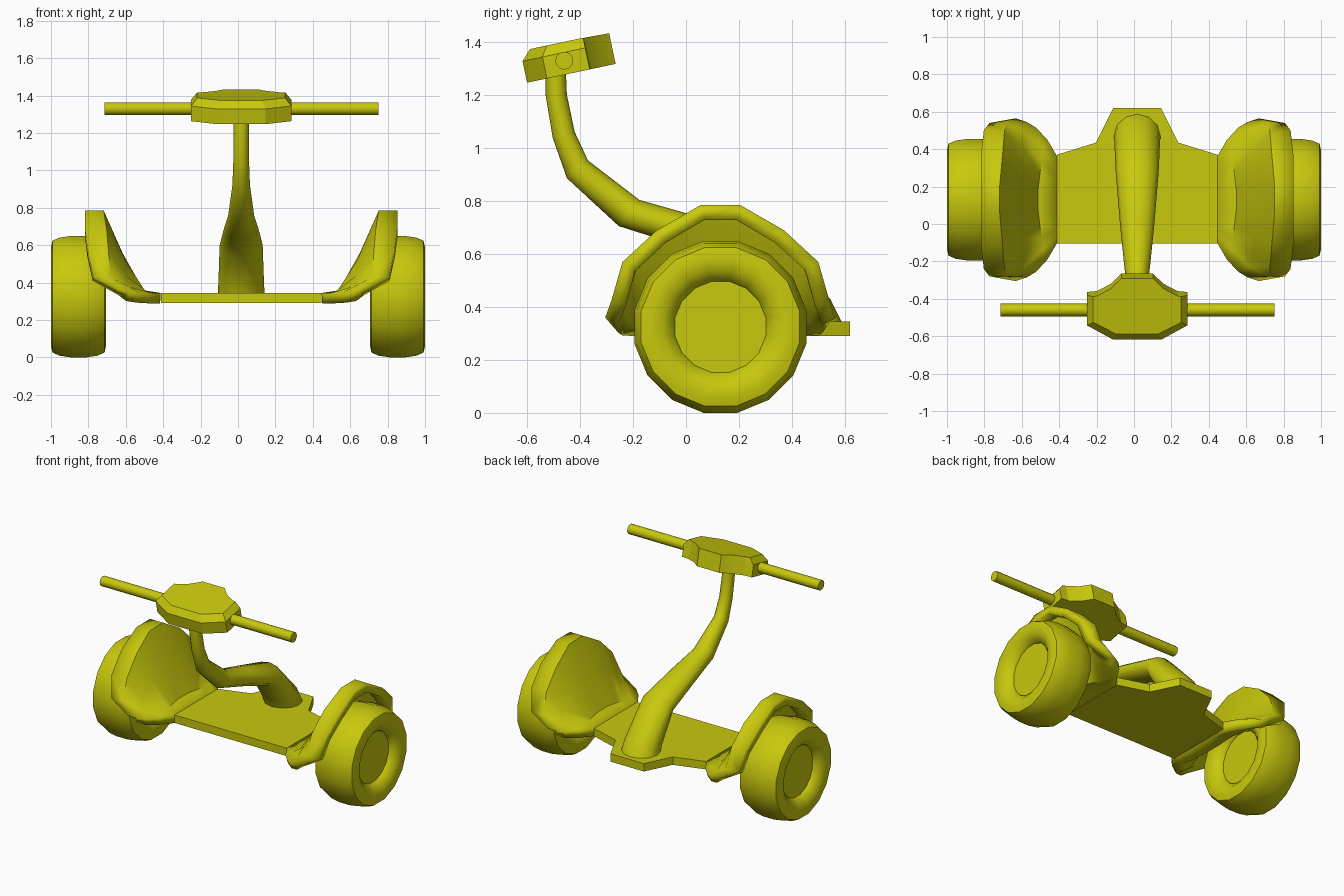
import bpy, bmesh, math
from mathutils import Matrix, Vector

if "Cube" in bpy.data.objects:
    bpy.data.objects.remove(bpy.data.objects["Cube"])

paint = bpy.data.materials.new("olive_yellow")
paint.diffuse_color = (0.58, 0.58, 0.004, 1)
paint.use_nodes = True
paint.node_tree.nodes["Principled BSDF"].inputs["Base Color"].default_value = paint.diffuse_color
CX = 0.017   # body sits slightly right of the wheel centre line
AY = 0.13    # axle y


def make(name, verts, faces, angle=35):
    me = bpy.data.meshes.new(name)
    me.from_pydata([tuple(v) for v in verts], [], faces)
    bm = bmesh.new()
    bm.from_mesh(me)
    bmesh.ops.remove_doubles(bm, verts=bm.verts, dist=1e-5)
    bmesh.ops.recalc_face_normals(bm, faces=bm.faces)
    bm.to_mesh(me)
    bm.free()
    me.shade_smooth()
    me.set_sharp_from_angle(angle=math.radians(angle))
    me.materials.append(paint)
    ob = bpy.data.objects.new(name, me)
    bpy.context.collection.objects.link(ob)
    return ob


def loft(name, rings, angle=35):
    """Skin closed rings of equal length and cap both ends."""
    n = len(rings[0])
    verts = [p for r in rings for p in r]
    faces = [(k * n + i, k * n + (i + 1) % n, (k + 1) * n + (i + 1) % n, (k + 1) * n + i)
             for k in range(len(rings) - 1) for i in range(n)]
    faces += [tuple(range(n)), tuple(range(len(verts) - n, len(verts)))]
    return make(name, verts, faces, angle)


def wheel_ring(x, r, cx):
    return [(cx + x, AY + r * math.cos((i + .5) * math.tau / 16),
             0.325 + r * math.sin((i + .5) * math.tau / 16)) for i in range(16)]


# Wheels: round tyre with a dished hub on both faces
half = [(.09, .175), (.105, .18), (.14, .22), (.147, .27), (.139, .305), (.10, .322), (.04, .331)]
profile = half + [(-x, r) for x, r in reversed(half)]
for side, s in (("left", -1), ("right", 1)):
    loft(side + "_wheel", [wheel_ring(x, r, s * .853) for x, r in profile], 40)

# Deck: flat plate with a tail behind the column
edge = [(.43, -.105), (.43, .37), (.22, .435), (.128, .62)]
edge += [(-x, y) for x, y in reversed(edge)]
loft("deck", [[(CX + x, y, z) for x, y in edge] for z in (.29, .345)])

# Fenders: sections from the front corner to the crown (x, distance from axle, z)
front = [
    [(.43, .235, .345), (.48, .32, .345), (.54, .385, .345), (.59, .415, .345), (.65, .435, .36)],
    [(.43, .19, .345), (.50, .26, .35), (.60, .36, .38), (.70, .41, .43), (.79, .41, .43)],
    [(.43, .15, .345), (.51, .20, .35), (.62, .30, .44), (.71, .36, .57), (.82, .37, .57)],
    [(.43, .10, .345), (.52, .14, .355), (.62, .20, .52), (.72, .24, .69), (.835, .24, .69)],
    [(.43, .04, .345), (.53, .05, .36), (.635, .07, .56), (.735, .075, .785), (.835, .075, .785)],
]
sections = [[(x, AY - d, z) for x, d, z in s] for s in front]
sections += [[(x, AY + d, z) for x, d, z in s] for s in reversed(front)]
for side, s in (("left", -1), ("right", 1)):
    verts = [(CX + s * x, y, z) for sec in sections for x, y, z in sec]
    faces = [(k * 5 + i, k * 5 + i + 1, k * 5 + i + 6, k * 5 + i + 5)
             for k in range(len(sections) - 1) for i in range(4)]
    fender = make(side + "_fender", verts, faces, 40)
    me = fender.data
    if sum(p.normal.z for p in me.polygons) < 0:
        me.flip_normals()
    shell = fender.modifiers.new("shell", 'SOLIDIFY')
    shell.thickness = .058
    shell.offset = -1

# Steering column: y, z, half width, half depth, tilt of the section from horizontal
path = [(.47, .34, .125, .12, 0), (.44, .40, .122, .11, 15), (.28, .60, .115, .075, 55),
        (.0, .69, .092, .062, 72), (-.215, .755, .07, .063, 52), (-.41, .92, .047, .052, 40),
        (-.462, 1.05, .042, .043, 15), (-.49, 1.2, .041, .04, 4), (-.492, 1.30, .041, .038, 0)]
rings = []
for y, z, w, d, tilt in path:
    t = math.radians(tilt)
    ring = []
    for i in range(12):
        a = i * math.tau / 12
        v = d * math.sin(a)
        ring.append((CX + w * math.cos(a), y + v * math.cos(t), z + v * math.sin(t)))
    rings.append(ring)
loft("steering_column", rings, 45)

# Handlebar
loft("handlebar", [[(x, -.46 + .034 * math.cos(i * math.tau / 12),
                     1.33 + .034 * math.sin(i * math.tau / 12)) for i in range(12)]
                   for x in (-.715, .75)])

# Control head: tilted block, chamfered round the front and sides
outline = [(.13, -.172), (.268, -.095), (.268, .07), (.215, .075), (.14, .115), (.085, .17)]
top = [(.11, -.135), (.235, -.07), (.235, .07), (.213, .075), (.14, .115), (.085, .17)]
heights = [.083, .083, .083, .10, .113, .113]
tilt = Matrix.Translation((CX, -.432, 1.283)) @ Matrix.Rotation(math.radians(12), 4, 'X')


def head_ring(pts, zs):
    right = [(x, y, z) for (x, y), z in zip(pts, zs)]
    return [tilt @ Vector(p) for p in right + [(-x, y, z) for x, y, z in reversed(right)]]


loft("control_head", [head_ring(outline, [0] * 6), head_ring(outline, heights),
                      head_ring(top, [.122, .122, .122, .121, .12, .118])], 20)
